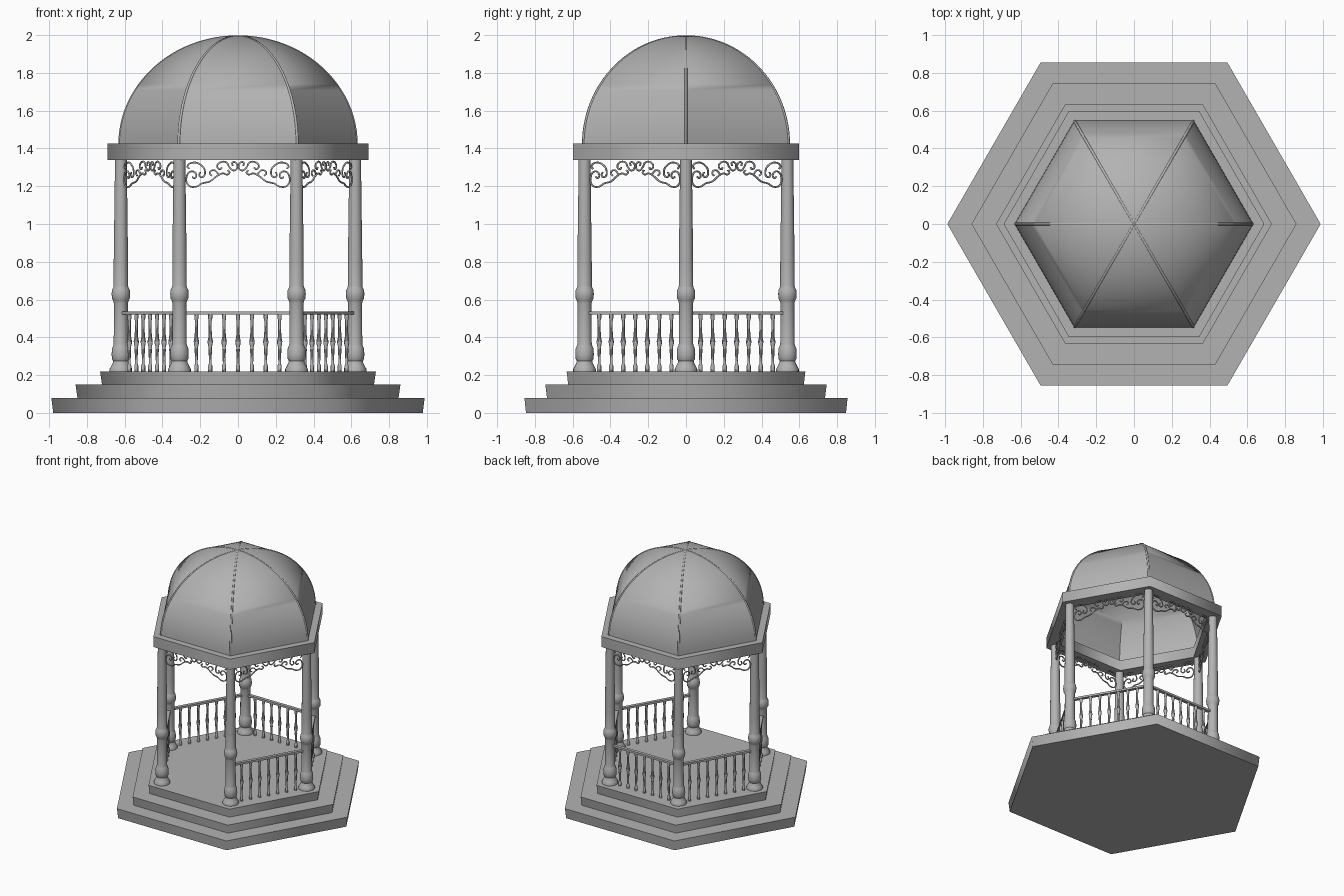
import bpy
from math import sin, cos, pi, radians
from mathutils import Matrix

if "Cube" in bpy.data.objects:
    bpy.data.objects.remove(bpy.data.objects["Cube"])

COL_R = 0.62                 # column circle radius
APO = COL_R * cos(pi / 6)    # distance from centre to each side

grey = bpy.data.materials.new("dark_grey")
grey.diffuse_color = (0.45, 0.45, 0.45, 1)
grey.use_nodes = True
grey.node_tree.nodes["Principled BSDF"].inputs["Base Color"].default_value = grey.diffuse_color


def link(name, data, matrix=None):
    if not data.materials:
        data.materials.append(grey)
    ob = bpy.data.objects.new(name, data)
    bpy.context.collection.objects.link(ob)
    if matrix:
        ob.matrix_world = matrix
    return ob


def lathe(name, profile, seg, closed=False, angle=35):
    """Revolve (radius, z) points about z; closed=True joins last ring to first."""
    verts, faces = [], []
    for r, z in profile:
        verts += [(r * cos(2 * pi * i / seg), r * sin(2 * pi * i / seg), z) for i in range(seg)]
    n = len(profile)
    for j in range(n if closed else n - 1):
        a, b = j * seg, ((j + 1) % n) * seg
        for i in range(seg):
            k = (i + 1) % seg
            faces.append((a + i, a + k, b + k, b + i))
    if not closed:
        faces.append(tuple(reversed(range(seg))))
        faces.append(tuple(range((n - 1) * seg, n * seg)))
    me = bpy.data.meshes.new(name)
    me.from_pydata(verts, [], faces)
    me.shade_smooth()
    me.set_sharp_from_angle(angle=radians(angle))
    return me


def tube(name, paths, radius, smooth=True):
    """Round bar following one or more point lists."""
    cu = bpy.data.curves.new(name, 'CURVE')
    cu.dimensions = '3D'
    cu.bevel_depth = radius
    cu.bevel_resolution = 1
    cu.resolution_u = 5
    cu.use_fill_caps = True
    for pts in paths:
        if smooth:
            sp = cu.splines.new('BEZIER')
            sp.bezier_points.add(len(pts) - 1)
            for bp, p in zip(sp.bezier_points, pts):
                bp.co = p
                bp.handle_left_type = bp.handle_right_type = 'AUTO'
        else:
            sp = cu.splines.new('POLY')
            sp.points.add(len(pts) - 1)
            for pt, p in zip(sp.points, pts):
                pt.co = (*p, 1)
    return cu


def turn(k):
    return Matrix.Rotation(k * pi / 3, 4, 'Z')


# Three hexagonal steps with slightly undercut sides
for i, (r, z0, z1) in enumerate([(0.988, 0, 0.08), (0.86, 0.08, 0.15), (0.73, 0.15, 0.22)]):
    link(f"step_{i + 1}", lathe("step", [(r - 0.01, z0), (r, z1)], 6, angle=72))

# Columns
column = lathe("column", [
    (0.060, 0.22), (0.060, 0.232), (0.053, 0.245), (0.043, 0.265), (0.041, 0.275),
    (0.047, 0.285), (0.049, 0.31), (0.047, 0.34), (0.041, 0.355), (0.038, 0.365),
    (0.037, 0.58), (0.041, 0.595), (0.047, 0.605), (0.049, 0.63), (0.047, 0.65),
    (0.041, 0.662), (0.038, 0.672), (0.038, 0.80), (0.031, 1.345)], 24)
for k in range(6):
    link(f"column_{k + 1}", column, turn(k) @ Matrix.Translation((COL_R, 0, 0)))

# Railings on every side except the front entrance
baluster = lathe("baluster", [
    (0.011, 0.22), (0.011, 0.25), (0.007, 0.26), (0.008, 0.31), (0.010, 0.335), (0.008, 0.345),
    (0.013, 0.365), (0.014, 0.38), (0.010, 0.40), (0.008, 0.43), (0.008, 0.49),
    (0.011, 0.50), (0.011, 0.525)], 10)
hx, hy = COL_R / 2, 0.013
rail = bpy.data.meshes.new("handrail")
rail.from_pydata([(x, y - APO, z) for z in (0.522, 0.538)
                  for x, y in ((-hx, -hy), (hx, -hy), (hx, hy), (-hx, hy))], [],
                 [(3, 2, 1, 0), (4, 5, 6, 7), (0, 1, 5, 4), (1, 2, 6, 5), (2, 3, 7, 6), (3, 0, 4, 7)])
for k in range(1, 6):
    link(f"handrail_{k}", rail, turn(k))
    for i in range(7):
        link(f"baluster_{k}_{i + 1}", baluster,
             turn(k) @ Matrix.Translation(((i - 3) * 0.0735, -APO, 0)))

# Scrollwork under the roof, half pattern mirrored about each side's middle
half = [
    [(0.055, 1.285), (0.045, 1.275), (0.055, 1.262), (0.08, 1.268), (0.11, 1.255), (0.15, 1.225),
     (0.19, 1.215), (0.225, 1.197), (0.262, 1.205), (0.272, 1.25), (0.25, 1.278), (0.222, 1.265),
     (0.228, 1.243), (0.243, 1.25)],
    [(0.20, 1.275), (0.205, 1.255), (0.185, 1.25), (0.175, 1.28), (0.20, 1.315), (0.24, 1.325),
     (0.268, 1.305), (0.258, 1.292)],
    [(0.085, 1.30), (0.095, 1.29), (0.11, 1.305), (0.09, 1.328), (0.06, 1.325), (0.045, 1.30),
     (0.02, 1.283), (0.004, 1.30), (0.012, 1.325), (0.03, 1.325), (0.028, 1.308)],
    [(0.10, 1.262), (0.13, 1.285), (0.15, 1.27), (0.138, 1.255)],
]
paths = [[(s * u, -APO, z) for u, z in p] for p in half for s in (1, -1)]
scroll = tube("scrollwork", paths, 0.005)
for k in range(6):
    link(f"scrollwork_{k + 1}", scroll, turn(k))

# Hexagonal ring beam
link("ring_beam", lathe("ring_beam", [(0.575, 1.34), (0.69, 1.34), (0.69, 1.425), (0.575, 1.425)],
                        6, closed=True, angle=72))

# Six-panel dome shell: outer skin up, inner skin back down
Z0, N = 1.42, 24
arc = [(cos(t * pi / 2 / N), sin(t * pi / 2 / N)) for t in range(N + 1)]
outer = [(max(0.632 * c, 0.001), Z0 + 0.577 * s) for c, s in arc]
inner = [(max(0.612 * c, 0.001), Z0 + 0.557 * s) for c, s in reversed(arc)]
link("dome", lathe("dome", outer + inner, 6, closed=True, angle=50))

# Ribs along the dome edges, half sunk into the shell
rib = tube("dome_rib", [[(0.627 * c, 0, Z0 + 0.572 * s) for c, s in arc]], 0.008, smooth=False)
for k in range(6):
    link(f"dome_rib_{k + 1}", rib, turn(k))
